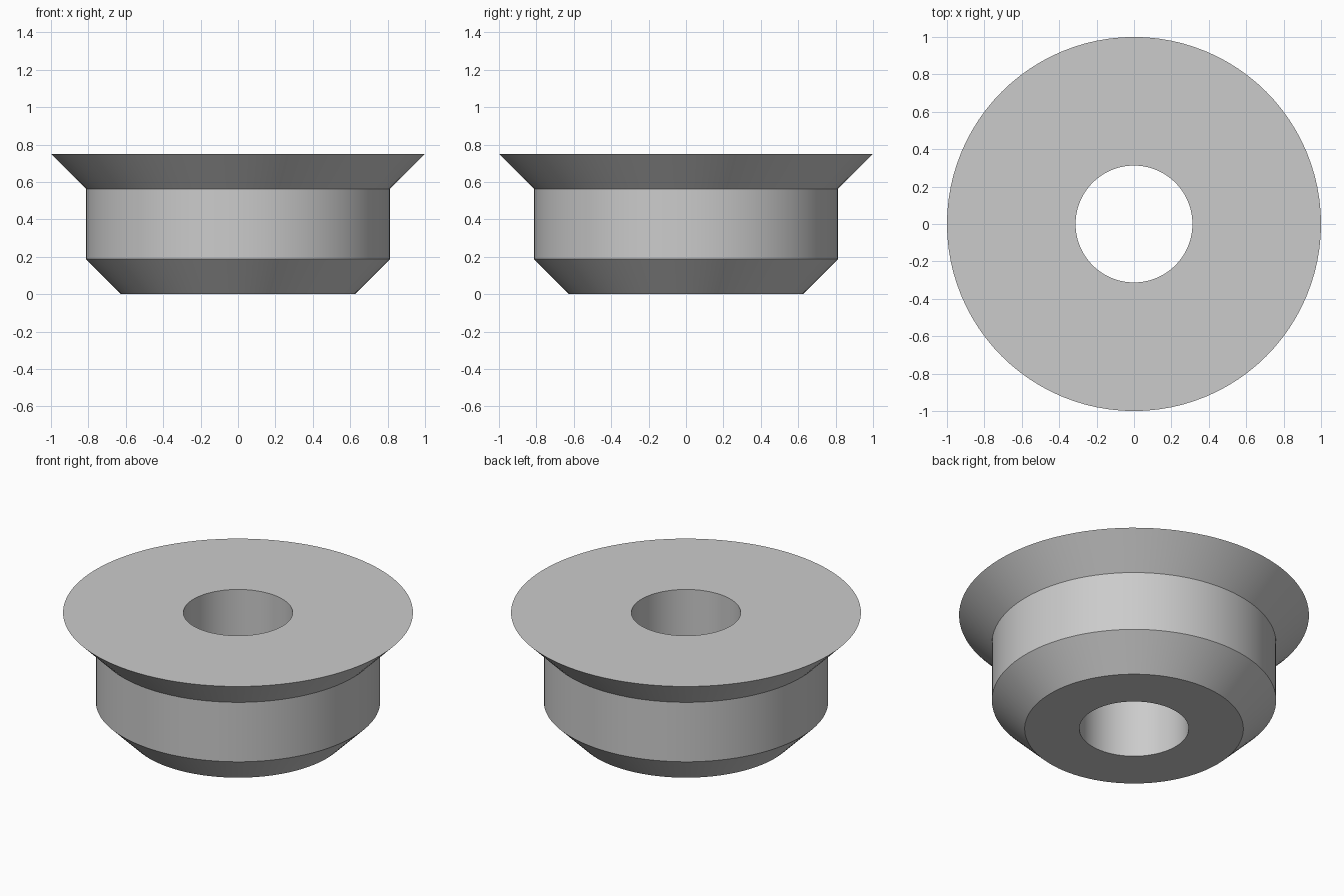
import bpy
import bmesh
from math import cos, sin, tau, radians

cube = bpy.data.objects.get("Cube")
if cube:
    bpy.data.objects.remove(cube, do_unlink=True)

SEGMENTS = 96
BORE = 0.3125

# Closed cross-section (radius, height), from the bore's base round the outside
PROFILE = [
    (BORE, 0),
    (0.625, 0),         # base edge
    (0.8125, 0.1875),   # lower chamfer
    (0.8125, 0.5625),   # straight barrel
    (1, 0.75),          # flared rim
    (BORE, 0.75),
]

# Plain grey material
grey = bpy.data.materials.new("plain grey")
grey.use_nodes = True
colour = (0.6, 0.6, 0.6, 1)
grey.diffuse_color = colour
grey.node_tree.nodes["Principled BSDF"].inputs["Base Color"].default_value = colour


def lathe(name, profile, material):
    """Revolve a closed profile about the z axis."""
    bm = bmesh.new()
    rings = []
    for radius, height in profile:
        rings.append([bm.verts.new((radius * cos(tau * i / SEGMENTS),
                                    radius * sin(tau * i / SEGMENTS), height))
                      for i in range(SEGMENTS)])
    for lower, upper in zip(rings, rings[1:] + rings[:1]):
        for i in range(SEGMENTS):
            j = (i + 1) % SEGMENTS
            bm.faces.new((lower[i], lower[j], upper[j], upper[i]))
    bmesh.ops.recalc_face_normals(bm, faces=bm.faces)
    mesh = bpy.data.meshes.new(name)
    bm.to_mesh(mesh)
    bm.free()
    mesh.materials.append(material)
    obj = bpy.data.objects.new(name, mesh)
    bpy.context.collection.objects.link(obj)
    return obj


# Flanged bushing with a through bore
bushing = lathe("flanged_bushing", PROFILE, grey)
bpy.ops.object.select_all(action="DESELECT")
bushing.select_set(True)
bpy.context.view_layer.objects.active = bushing
bpy.ops.object.shade_smooth_by_angle(angle=radians(30))
